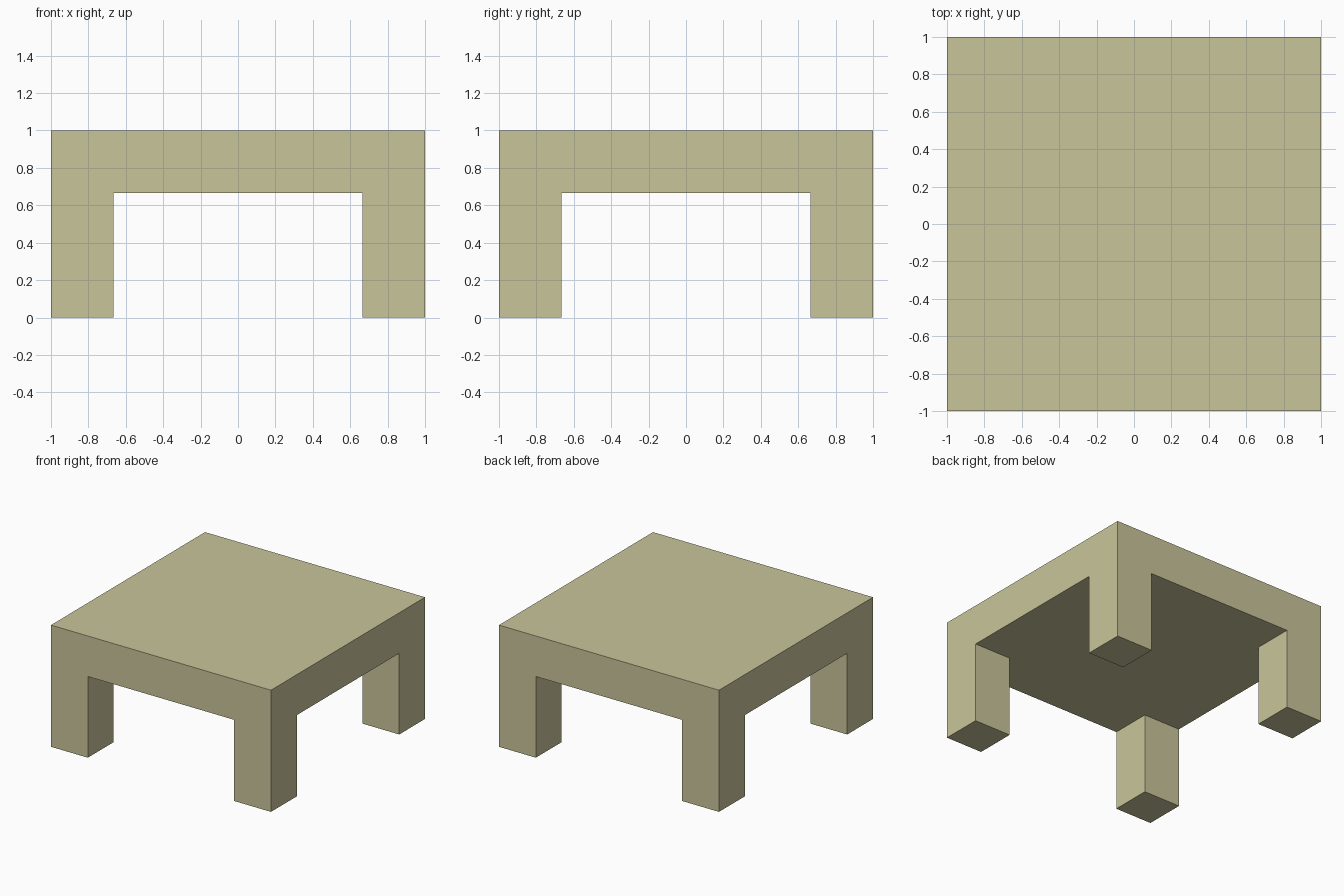
import bpy, bmesh, math
from mathutils import Matrix

if "Cube" in bpy.data.objects:
    bpy.data.objects.remove(bpy.data.objects["Cube"])

HALF, TOP, UNDER, INNER = 1.0, 1.0, 0.667, 0.665

bm = bmesh.new()

# Thick square table top
thick = TOP - UNDER
bmesh.ops.create_cube(bm, size=1.0, matrix=Matrix.Translation((0, 0, UNDER + thick / 2))
                      @ Matrix.Diagonal((2 * HALF, 2 * HALF, thick, 1)))

# Cut lines that mark the inner sides of the legs
for axis in ((1, 0, 0), (0, 1, 0)):
    for d in (-INNER, INNER):
        bmesh.ops.bisect_plane(bm, geom=bm.verts[:] + bm.edges[:] + bm.faces[:],
                               plane_co=[a * d for a in axis], plane_no=axis)

# Four legs pulled down from the corner faces of the underside
bm.normal_update()
corners = []
for f in bm.faces:
    c = f.calc_center_median()
    if f.normal.z < -0.9 and abs(c.x) > INNER and abs(c.y) > INNER:
        corners.append(f)
legs = bmesh.ops.extrude_discrete_faces(bm, faces=corners)["faces"]
for v in {v for f in legs for v in f.verts}:
    v.co.z = 0.0

# Merge flat neighbouring faces so every side is one clean face
bmesh.ops.dissolve_limit(bm, angle_limit=math.radians(1), verts=bm.verts[:], edges=bm.edges[:])
bmesh.ops.recalc_face_normals(bm, faces=bm.faces[:])

mesh = bpy.data.meshes.new("table")
bm.to_mesh(mesh)
bm.free()

# Single pale khaki colour
khaki = bpy.data.materials.new("pale_khaki")
khaki.diffuse_color = (0.584, 0.558, 0.323, 1.0)
khaki.use_nodes = True
khaki.node_tree.nodes["Principled BSDF"].inputs["Base Color"].default_value = khaki.diffuse_color
mesh.materials.append(khaki)

table = bpy.data.objects.new("table", mesh)
bpy.context.collection.objects.link(table)
